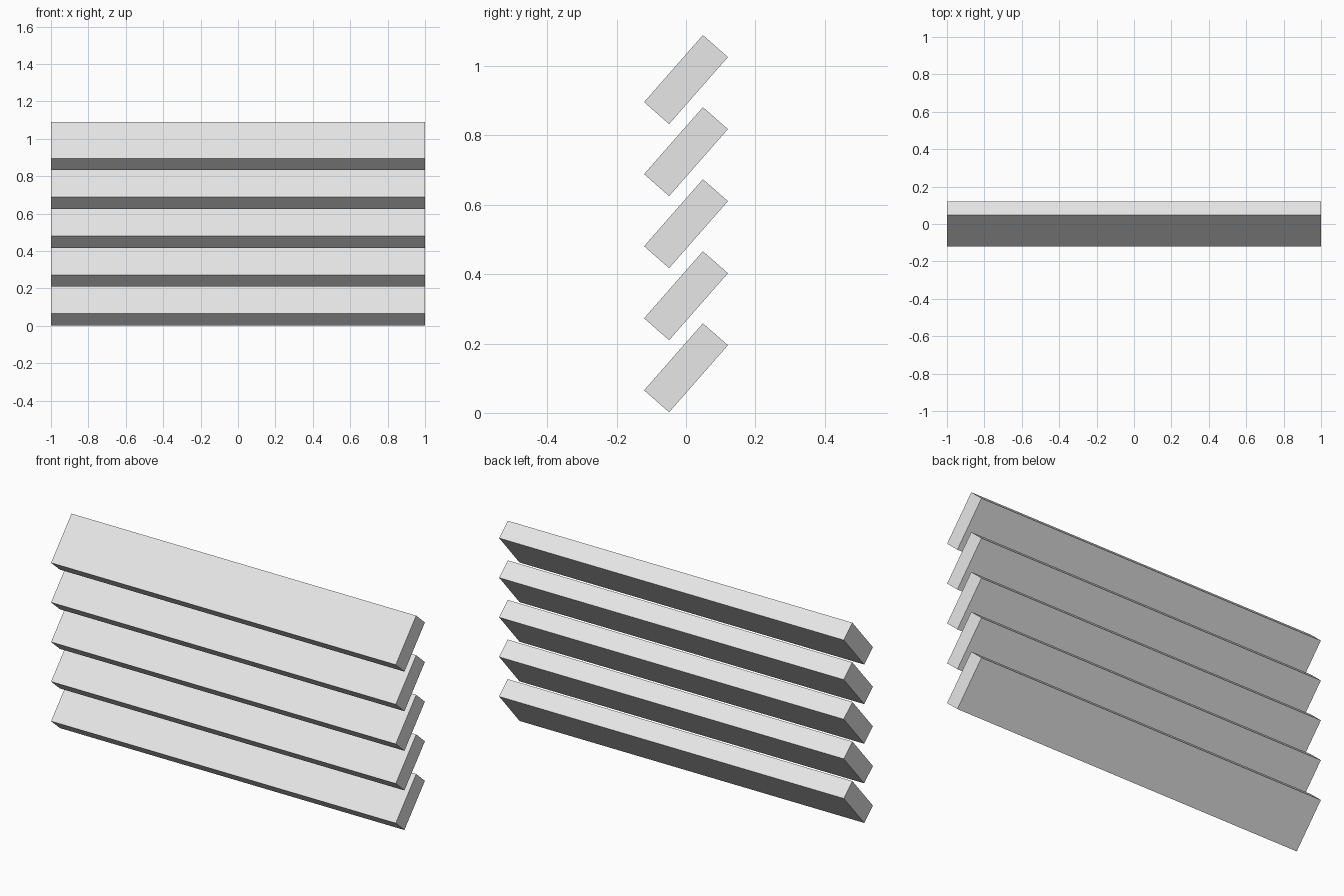
import bpy
from math import radians

cube = bpy.data.objects.get("Cube")
if cube:
    bpy.data.objects.remove(cube, do_unlink=True)

# Pale grey paint
paint = bpy.data.materials.new("pale_grey")
paint.use_nodes = True
colour = (0.8, 0.8, 0.8, 1)
paint.diffuse_color = colour
paint.node_tree.nodes["Principled BSDF"].inputs["Base Color"].default_value = colour

SLATS = 5
LENGTH, DEPTH, THICKNESS = 2.0, 0.257, 0.096
TILT = radians(48.7)
PITCH = 0.2077
BASE = 0.13

# Stack of tilted louvre slats
for i in range(SLATS):
    bpy.ops.mesh.primitive_cube_add(size=1, location=(0, 0, BASE + i * PITCH),
                                    rotation=(TILT, 0, 0))
    slat = bpy.context.object
    slat.name = f"louvre_slat_{i + 1}"
    slat.scale = (LENGTH, DEPTH, THICKNESS)
    bpy.ops.object.transform_apply(location=False, rotation=False, scale=True)
    slat.data.materials.append(paint)
